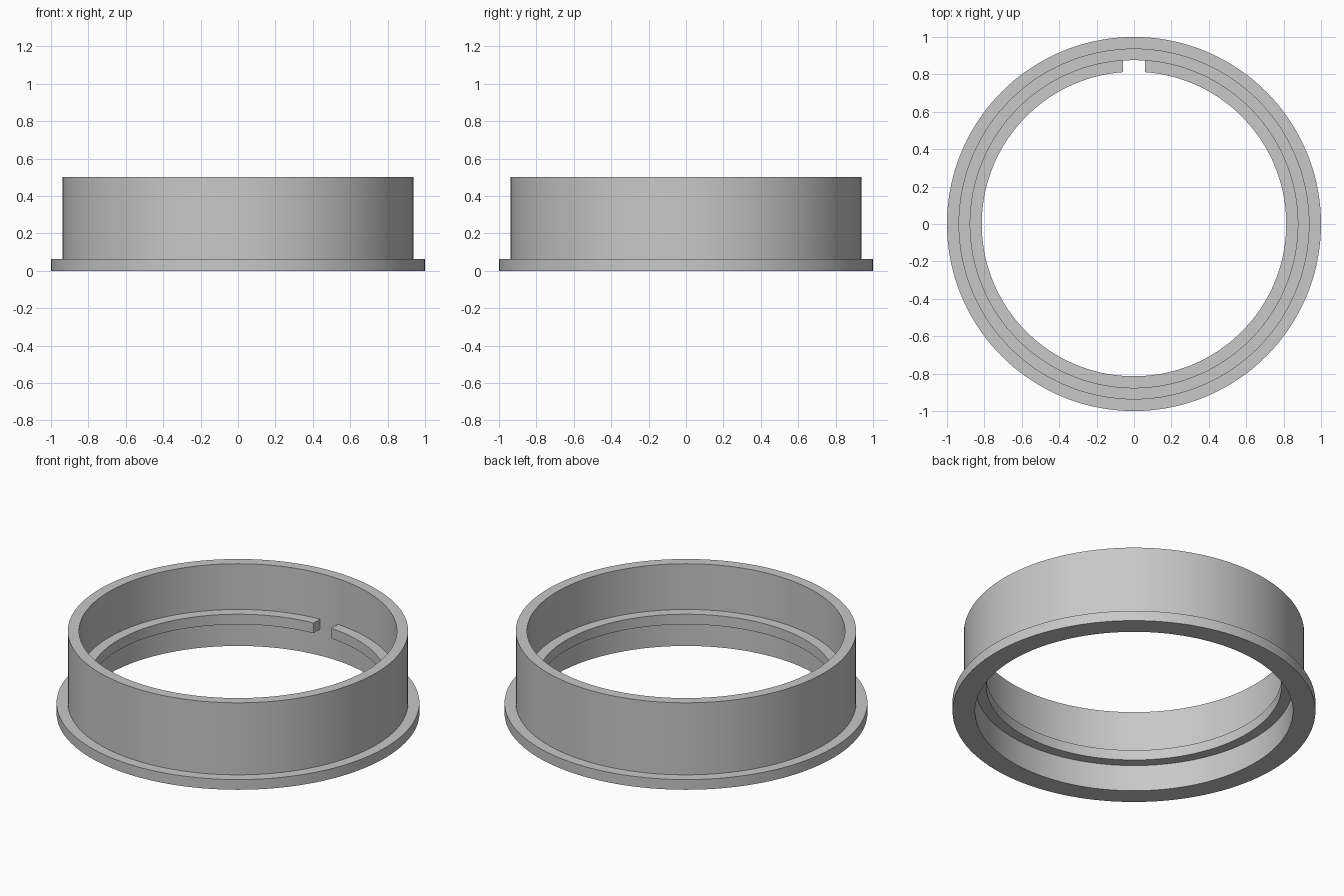
import bpy
import bmesh
from math import sin, cos, asin, pi

SEGMENTS = 144
WALL_IN, WALL_OUT, FLANGE_OUT = 0.876, 0.938, 1.0
HEIGHT, FLANGE_TOP = 0.5, 0.062
LEDGE_IN, LEDGE_LOW, LEDGE_TOP = 0.814, 0.16, 0.222
GAP = 0.06  # half width of the opening in the ledge

cube = bpy.data.objects.get("Cube")
if cube:
    bpy.data.objects.remove(cube, do_unlink=True)

grey = bpy.data.materials.new("plain grey")
grey.use_nodes = True
colour = (0.58, 0.58, 0.58, 1)
grey.diffuse_color = colour
grey.node_tree.nodes["Principled BSDF"].inputs["Base Color"].default_value = colour


def sweep(name, profile, gap=0.0):
    """Turn a closed (radius, z) profile about z, leaving a straight-sided gap at +y."""
    bm = bmesh.new()
    count = SEGMENTS if gap == 0 else SEGMENTS + 1
    rings = []
    for i in range(count):
        ring = []
        for r, z in profile:
            start = asin(gap / r)
            a = start + (2 * pi - 2 * start) * i / SEGMENTS
            ring.append(bm.verts.new((r * sin(a), r * cos(a), z)))
        rings.append(ring)
    n = len(profile)
    for i in range(SEGMENTS):
        a, b = rings[i], rings[(i + 1) % count]
        for j in range(n):
            k = (j + 1) % n
            bm.faces.new((a[j], a[k], b[k], b[j]))
    if gap:
        bm.faces.new(rings[0])
        bm.faces.new(rings[-1])
    bmesh.ops.recalc_face_normals(bm, faces=bm.faces)
    mesh = bpy.data.meshes.new(name)
    bm.to_mesh(mesh)
    bm.free()
    mesh.materials.append(grey)
    obj = bpy.data.objects.new(name, mesh)
    bpy.context.collection.objects.link(obj)
    bpy.ops.object.select_all(action="DESELECT")
    obj.select_set(True)
    bpy.context.view_layer.objects.active = obj
    bpy.ops.object.shade_smooth_by_angle()
    return obj


# Upright wall with the flange around its foot
sweep("flanged_ring", [
    (WALL_IN, 0), (FLANGE_OUT, 0), (FLANGE_OUT, FLANGE_TOP),
    (WALL_OUT, FLANGE_TOP), (WALL_OUT, HEIGHT), (WALL_IN, HEIGHT)])

# Inner ledge, set slightly into the wall and open at the back
ledge_out = WALL_IN + 0.004
sweep("inner_ledge", [
    (LEDGE_IN, LEDGE_LOW), (ledge_out, LEDGE_LOW),
    (ledge_out, LEDGE_TOP), (LEDGE_IN, LEDGE_TOP)], GAP)
